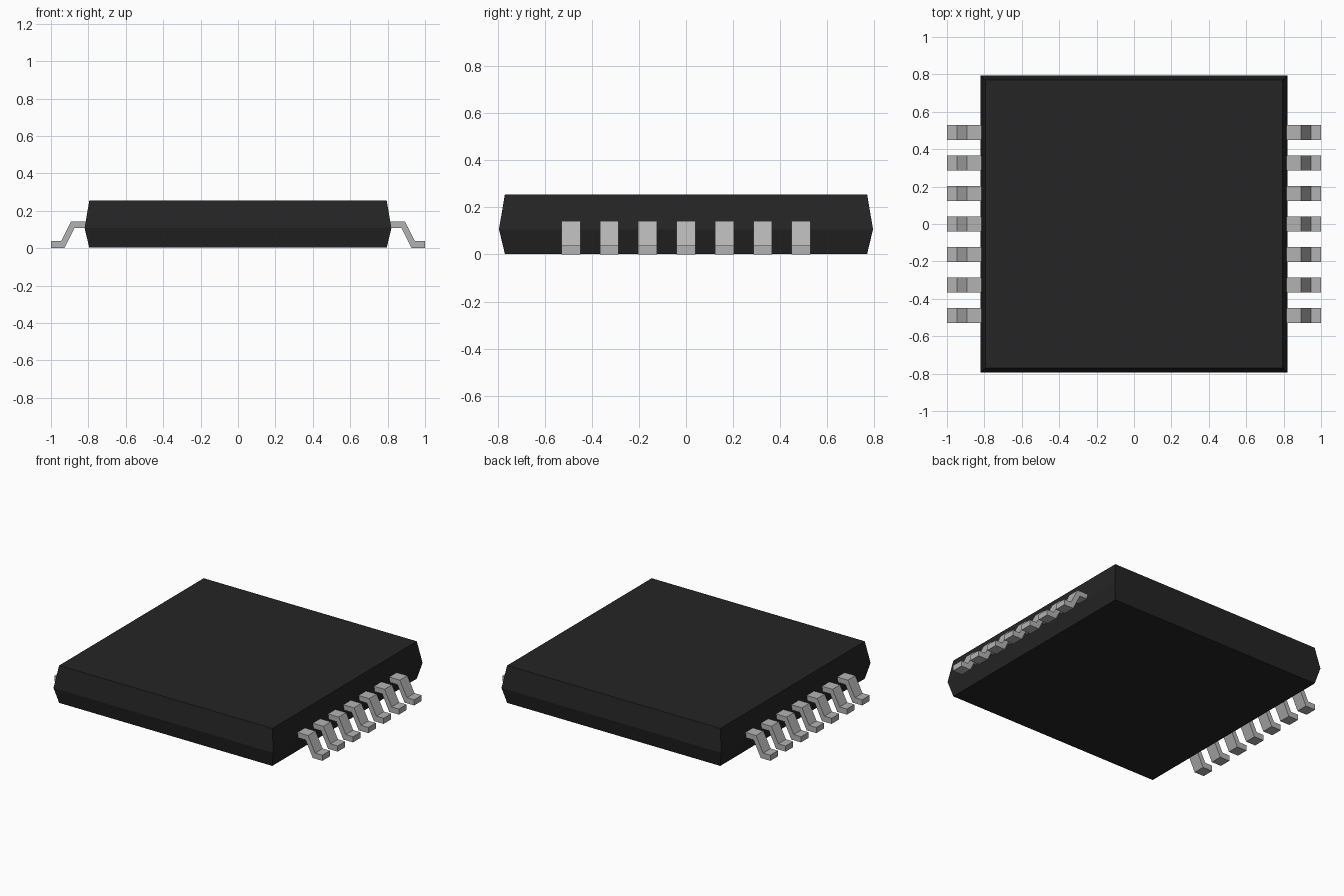
import bpy
import bmesh

cube = bpy.data.objects.get("Cube")
if cube:
    bpy.data.objects.remove(cube, do_unlink=True)


def material(name, colour, metallic=0.0):
    mat = bpy.data.materials.new(name)
    mat.use_nodes = True
    mat.diffuse_color = colour
    bsdf = mat.node_tree.nodes["Principled BSDF"]
    bsdf.inputs["Base Color"].default_value = colour
    bsdf.inputs["Roughness"].default_value = 0.6
    return mat


def loft(name, rings, mat):
    """Closed solid joining a stack of matching point loops."""
    bm = bmesh.new()
    loops = [[bm.verts.new(p) for p in ring] for ring in rings]
    n = len(loops[0])
    for a, b in zip(loops, loops[1:]):
        for i in range(n):
            j = (i + 1) % n
            bm.faces.new((a[i], a[j], b[j], b[i]))
    bm.faces.new(loops[0])
    bm.faces.new(loops[-1])
    bmesh.ops.recalc_face_normals(bm, faces=bm.faces)
    mesh = bpy.data.meshes.new(name)
    bm.to_mesh(mesh)
    bm.free()
    mesh.materials.append(mat)
    obj = bpy.data.objects.new(name, mesh)
    bpy.context.collection.objects.link(obj)
    return obj


black = material("black plastic", (0.018, 0.018, 0.018, 1))
silver = material("grey metal", (0.45, 0.45, 0.45, 1))

# Package body: widest at the seam, tapering to the top and bottom
body_levels = [(0.795, 0.77, 0.003), (0.82, 0.795, 0.107), (0.795, 0.77, 0.255)]
loft("chip_body",
     [[(-x, -y, z), (x, -y, z), (x, y, z), (-x, y, z)] for x, y, z in body_levels],
     black)

# Gull-wing pins: one bent profile, seven along each side
PIN_PROFILE = [(0.80, 0.142), (0.893, 0.142), (0.946, 0.038), (1.0, 0.038),
               (1.0, 0.0), (0.928, 0.0), (0.875, 0.107), (0.80, 0.107)]
PIN_PITCH = 0.163
PIN_HALF_WIDTH = 0.04

for side, sign in (("left", 1), ("right", -1)):
    for i in range(7):
        y = (i - 3) * PIN_PITCH
        loft(f"{side}_pin_{i + 1}",
             [[(sign * px, y + dy, pz) for px, pz in PIN_PROFILE]
              for dy in (-PIN_HALF_WIDTH, PIN_HALF_WIDTH)],
             silver)
